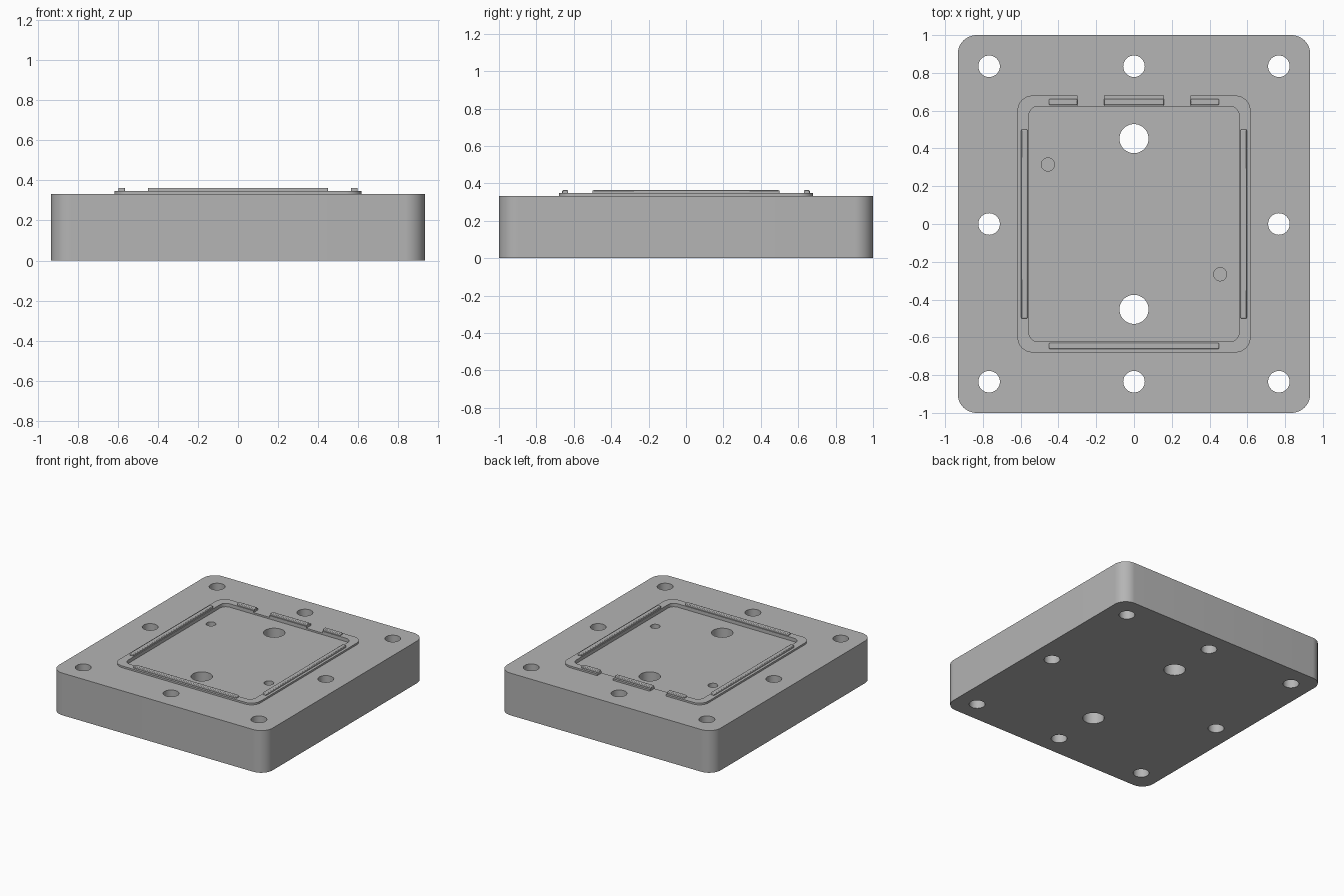
import bpy, bmesh, math

cube = bpy.data.objects.get("Cube")
if cube:
    bpy.data.objects.remove(cube, do_unlink=True)

grey = bpy.data.materials.new("machined grey")
grey.use_nodes = True
grey.diffuse_color = (0.46, 0.46, 0.46, 1)
grey.node_tree.nodes["Principled BSDF"].inputs["Base Color"].default_value = grey.diffuse_color

TOP = 0.333       # plate surface
RIM = 0.347       # raised rim surface
RIB = 0.363       # top of the sealing ribs
FLOOR = 0.32      # floor of the shallow pocket


def rounded_rect(hx, hy, r, steps=12):
    """Outline of a centred rectangle with round corners."""
    pts = []
    for k, (sx, sy) in enumerate([(1, 1), (-1, 1), (-1, -1), (1, -1)]):
        for i in range(steps + 1):
            a = math.pi / 2 * (k + i / steps)
            pts.append((sx * (hx - r) + r * math.cos(a), sy * (hy - r) + r * math.sin(a)))
    return pts


def circle(x, y, r, n=48):
    return [(x + r * math.cos(math.tau * i / n), y + r * math.sin(math.tau * i / n)) for i in range(n)]


def box(x0, x1, y0, y1):
    return [(x0, y0), (x1, y0), (x1, y1), (x0, y1)]


def prism(name, outlines, z0, z1):
    """Extrude one or more closed outlines between two heights."""
    bm = bmesh.new()
    for pts in outlines:
        low = [bm.verts.new((x, y, z0)) for x, y in pts]
        high = [bm.verts.new((x, y, z1)) for x, y in pts]
        bm.faces.new(low[::-1])
        bm.faces.new(high)
        for i in range(len(pts)):
            j = (i + 1) % len(pts)
            bm.faces.new((low[i], low[j], high[j], high[i]))
    mesh = bpy.data.meshes.new(name)
    bm.to_mesh(mesh)
    bm.free()
    mesh.materials.append(grey)
    obj = bpy.data.objects.new(name, mesh)
    bpy.context.collection.objects.link(obj)
    return obj


def activate(obj):
    bpy.ops.object.select_all(action='DESELECT')
    obj.select_set(True)
    bpy.context.view_layer.objects.active = obj


def cut(obj, outlines, z0, z1):
    """Subtract prisms from an object, then discard the cutter."""
    cutter = prism("cutter", outlines, z0, z1)
    cutter.hide_render = True
    mod = obj.modifiers.new("cut", 'BOOLEAN')
    mod.operation = 'DIFFERENCE'
    mod.solver = 'EXACT'
    mod.object = cutter
    activate(obj)
    bpy.ops.object.modifier_apply(modifier=mod.name)
    bpy.data.objects.remove(cutter, do_unlink=True)


def smooth(obj):
    activate(obj)
    bpy.ops.object.shade_smooth_by_angle(angle=math.radians(30))


# Base plate with shallow pocket, through holes and two blind dowel holes
inner = rounded_rect(0.557, 0.623, 0.05)
plate = prism("base_plate", [rounded_rect(0.933, 1.0, 0.1)], 0, TOP)
cut(plate, [inner], FLOOR, 0.5)
bolts = [circle(x, y, 0.057) for x in (-0.767, 0, 0.767) for y in (-0.835, 0, 0.835) if x or y]
ports = [circle(0, y, 0.077) for y in (-0.452, 0.452)]
cut(plate, bolts + ports, -0.1, 0.5)
cut(plate, [circle(-0.456, 0.315, 0.035), circle(0.456, -0.266, 0.035)], 0.2, 0.5)
smooth(plate)

# Raised rim with two gaps at the back
rim = prism("raised_rim", [rounded_rect(0.617, 0.68, 0.08)], TOP, RIM)
cut(rim, [inner], 0.2, 0.5)
cut(rim, [box(s * 0.23 - 0.07, s * 0.23 + 0.07, 0.55, 0.75) for s in (-1, 1)], 0.2, 0.5)
smooth(rim)

# Narrow ribs standing on the rim
ribs = {
    "left_rib": (0.564, 0.597, -0.5, 0.5),
    "right_rib": (-0.597, -0.564, -0.5, 0.5),
    "front_rib": (-0.45, 0.45, -0.662, -0.63),
    "back_middle_rib": (-0.16, 0.16, 0.63, 0.662),
    "back_left_rib": (0.3, 0.45, 0.63, 0.662),
    "back_right_rib": (-0.45, -0.3, 0.63, 0.662),
}
for name, extent in ribs.items():
    rib = prism(name, [box(*extent)], RIM - 0.004, RIB)
    bevel = rib.modifiers.new("soft edges", 'BEVEL')
    bevel.width = 0.005
    bevel.segments = 2
    smooth(rib)
